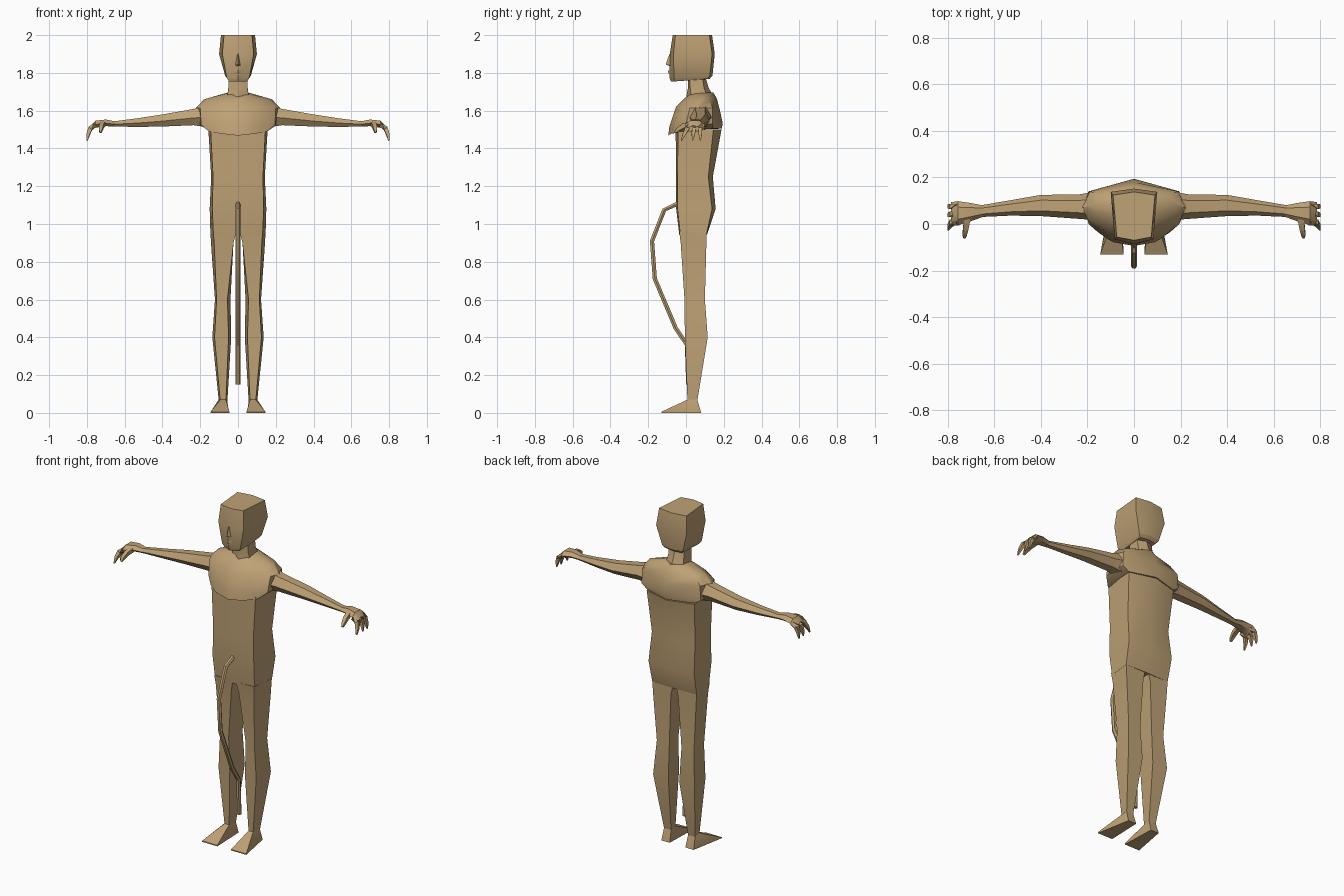
import bpy, bmesh, math
from mathutils import Vector

tan = bpy.data.materials.new("tan")
tan.diffuse_color = (0.52, 0.36, 0.18, 1)


def loft(name, rings, mirror=False, smooth=32):
    """Skin a list of equal-length rings and close both ends."""
    bm = bmesh.new()
    loops = [[bm.verts.new(p) for p in ring] for ring in rings]
    n = len(loops[0])
    for a, b in zip(loops, loops[1:]):
        for i in range(n):
            j = (i + 1) % n
            bm.faces.new((a[i], a[j], b[j], b[i]))
    bm.faces.new(loops[0])
    bm.faces.new(loops[-1])
    bmesh.ops.recalc_face_normals(bm, faces=bm.faces)
    me = bpy.data.meshes.new(name)
    bm.to_mesh(me)
    bm.free()
    me.materials.append(tan)
    ob = bpy.data.objects.new(name, me)
    bpy.context.collection.objects.link(ob)
    if mirror:
        ob.modifiers.new("mirror", 'MIRROR')
    bpy.ops.object.select_all(action='DESELECT')
    ob.select_set(True)
    bpy.context.view_layer.objects.active = ob
    bpy.ops.object.shade_smooth_by_angle(angle=math.radians(smooth))
    return ob


def sym(half):
    """Complete a half ring whose first and last points lie on x = 0."""
    return half + [(-x, y, z) for x, y, z in half[-2:0:-1]]


def tube(name, path, radii, sides, mirror=False):
    """Sweep a round section along a path."""
    pts = [Vector(p) for p in path]
    rings = []
    for i, p in enumerate(pts):
        t = (pts[min(i + 1, len(pts) - 1)] - pts[max(i - 1, 0)]).normalized()
        ref = Vector((1, 0, 0)) if abs(t.x) < 0.8 else Vector((0, 1, 0))
        u = t.cross(ref).normalized()
        v = t.cross(u)
        rings.append([p + radii[i] * (u * math.cos(a) + v * math.sin(a))
                      for a in (math.tau * (k + 0.5) / sides for k in range(sides))])
    return loft(name, rings, mirror)


# Torso: z, front centre y, front corner x and y, back corner x and y, back centre y
torso = [
    (0.945, -0.036, 0.130, -0.030, 0.146, 0.108, 0.112),
    (1.08, -0.052, 0.136, -0.045, 0.150, 0.138, 0.157),
    (1.25, -0.052, 0.132, -0.045, 0.142, 0.118, 0.142),
    (1.50, -0.055, 0.145, -0.042, 0.157, 0.145, 0.188),
]
loft("torso", [sym([(0, f, z), (fx, fy, z), (bx, by, z), (0, b, z)])
               for z, f, fx, fy, bx, by, b in torso])

# Chest and shoulders
loft("chest", [sym(r) for r in (
    [(0, -.094, 1.468), (.09, -.078, 1.478), (.155, -.035, 1.49),
     (.16, .06, 1.50), (.156, .143, 1.505), (0, .19, 1.505)],
    [(0, -.088, 1.515), (.11, -.066, 1.52), (.195, 0, 1.525),
     (.205, .07, 1.525), (.195, .14, 1.53), (0, .194, 1.535)],
    [(0, -.053, 1.62), (.11, -.035, 1.62), (.20, .02, 1.615),
     (.222, .07, 1.615), (.19, .14, 1.615), (0, .18, 1.60)],
    [(0, -.015, 1.66), (.09, .005, 1.66), (.165, .05, 1.655),
     (.18, .08, 1.66), (.15, .125, 1.66), (0, .163, 1.665)],
    [(0, .01, 1.68), (.045, .02, 1.685), (.062, .05, 1.69),
     (.065, .08, 1.693), (.055, .115, 1.695), (0, .145, 1.695)],
)], smooth=40)

# Neck
loft("neck", [sym(r) for r in (
    [(0, .0, 1.665), (.06, .03, 1.665), (.06, .115, 1.665), (0, .153, 1.665)],
    [(0, .01, 1.72), (.05, .022, 1.72), (.051, .095, 1.72), (0, .12, 1.72)],
    [(0, .01, 1.79), (.05, .02, 1.79), (.05, .085, 1.79), (0, .10, 1.79)],
)])

# Head: z of front and back, front centre y, cheek x and y, back corner x and y, back centre y
head = [
    (1.755, 1.768, -0.080, 0.048, -0.058, 0.055, 0.115, 0.125),
    (1.775, 1.785, -0.088, 0.060, -0.064, 0.068, 0.126, 0.140),
    (1.900, 1.900, -0.086, 0.083, -0.066, 0.100, 0.138, 0.152),
    (2.000, 2.000, -0.070, 0.074, -0.056, 0.090, 0.124, 0.138),
]
loft("head", [sym([(0, f, zf), (cx, cy, zf), (bx, by, zb), (0, b, zb)])
              for zf, zb, f, cx, cy, bx, by, b in head])

# Nose and lips
loft("nose", [[(0, -.078, 1.832), (.016, -.078, 1.838), (0, -.107, 1.845), (-.016, -.078, 1.838)],
              [(0, -.078, 1.90), (.006, -.08, 1.90), (0, -.088, 1.90), (-.006, -.08, 1.90)]])
loft("lips", [[(-.022, -.078, z), (0, y, z), (.022, -.078, z)]
              for z, y in ((1.795, -.089), (1.805, -.097), (1.818, -.090))])

# Legs: z, front y, front inner and outer x, back y, back inner and outer x
leg = [
    (0.065, 0.008, 0.064, 0.094, 0.060, 0.056, 0.102),
    (0.40, -0.006, 0.050, 0.124, 0.115, 0.036, 0.136),
    (0.60, -0.008, 0.056, 0.113, 0.100, 0.040, 0.122),
    (0.90, -0.028, 0.024, 0.126, 0.108, 0.024, 0.143),
    (0.96, -0.036, 0.008, 0.131, 0.108, 0.010, 0.146),
]
loft("leg", [[(fi, f, z), (fo, f, z), (bo, b, z), (bi, b, z)]
             for z, f, fi, fo, b, bi, bo in leg], mirror=True, smooth=25)

# Feet: flat wedge running from the ankle to the toes
loft("foot", [
    [(.045, -.13, 0), (.145, -.13, 0), (.106, .08, 0), (.052, .08, 0)],
    [(.045, -.13, .006), (.145, -.13, .006), (.106, .078, .008), (.052, .078, .008)],
    [(.064, .008, .07), (.094, .008, .07), (.102, .06, .07), (.056, .06, .07)],
], mirror=True, smooth=20)


def limb_ring(x, y0, y1, z0, z1):
    """Six-sided arm section with ridges at the front and back."""
    zm, d = z0 + (z1 - z0) * 0.45, (y1 - y0) * 0.25
    return [(x, y0, zm), (x, y0 + d, z1), (x, y1 - d, z1),
            (x, y1, zm), (x, y1 - d, z0), (x, y0 + d, z0)]


# Arms: x, y range, z range
arm = [(.15, .015, .143, 1.51, 1.635), (.235, .022, .127, 1.523, 1.609),
       (.40, .034, .125, 1.516, 1.580), (.53, .036, .102, 1.514, 1.560),
       (.66, .030, .080, 1.516, 1.543)]
loft("arm", [limb_ring(*a) for a in arm], mirror=True, smooth=35)

# Palms, then fingers curling down and a forward thumb
palm = [(.65, .030, .080, 1.516, 1.543), (.70, .012, .090, 1.518, 1.553),
        (.755, -.005, .098, 1.510, 1.547), (.785, -.008, .094, 1.490, 1.515)]
loft("palm", [limb_ring(*a) for a in palm], mirror=True, smooth=35)
for i, (y, tip) in enumerate(((.075, .076), (.042, .035), (.006, -.025))):
    tube("finger_%d" % (i + 1),
         [(.755, y, 1.525), (.782, y, 1.505), (.793, (y + tip) / 2, 1.475), (.798, tip, 1.442)],
         [.016, .016, .012, .004], 4, mirror=True)
tube("thumb", [(.715, .025, 1.53), (.722, -.015, 1.52), (.727, -.045, 1.50), (.728, -.058, 1.485)],
     [.018, .017, .013, .007], 4, mirror=True)

# Long curved tail hanging at the front and passing between the legs
tube("tail", [(0, -.035, 1.112), (0, -.115, 1.075), (0, -.180, .91), (0, -.165, .71),
              (0, -.055, .45), (0, .005, .36), (0, .012, .15)],
     [.013] * 7, 6)
